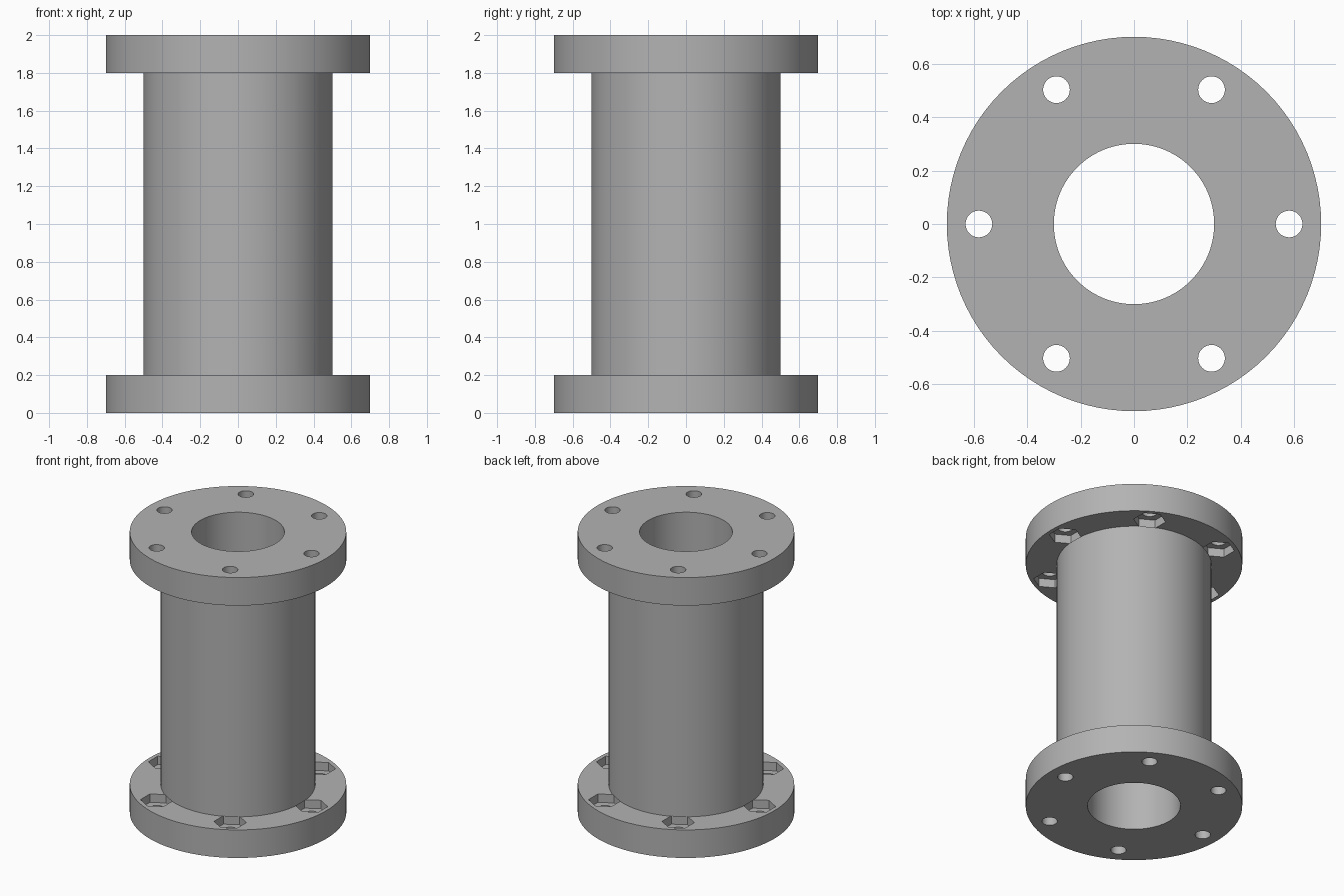
import bpy, math

cube = bpy.data.objects.get("Cube")
if cube:
    bpy.data.objects.remove(cube, do_unlink=True)

FLANGE_R, BODY_R, BORE_R = 0.70, 0.50, 0.30
HEIGHT, FLANGE_H = 2.0, 0.20
BOLT_CIRCLE, BOLT_R, NUT_R, NUT_DEPTH = 0.58, 0.05, 0.105, 0.06
SEGMENTS = 96

grey = bpy.data.materials.new("plain grey")
grey.use_nodes = True
GREY = (0.45, 0.45, 0.45, 1)
grey.diffuse_color = GREY
grey.node_tree.nodes["Principled BSDF"].inputs["Base Color"].default_value = GREY


def cylinder(name, radius, z0, z1, x=0, y=0, sides=SEGMENTS, turn=0):
    bpy.ops.mesh.primitive_cylinder_add(
        vertices=sides, radius=radius, depth=z1 - z0,
        location=(x, y, (z0 + z1) / 2), rotation=(0, 0, turn))
    obj = bpy.context.object
    obj.name = name
    obj.data.materials.append(grey)
    return obj


def revolve(name, profile):
    """Closed (radius, height) profile swept around the z axis."""
    n = len(profile)
    verts, faces = [], []
    for s in range(SEGMENTS):
        a = math.tau * s / SEGMENTS
        verts += [(r * math.cos(a), r * math.sin(a), z) for r, z in profile]
        t = (s + 1) % SEGMENTS
        for i in range(n):
            j = (i + 1) % n
            faces.append((s * n + i, t * n + i, t * n + j, s * n + j))
    mesh = bpy.data.meshes.new(name)
    mesh.from_pydata(verts, [], faces)
    obj = bpy.data.objects.new(name, mesh)
    bpy.context.collection.objects.link(obj)
    mesh.materials.append(grey)
    return obj


# Flanged tube with a straight bore
LOW, HIGH = FLANGE_H, HEIGHT - FLANGE_H
spool = revolve("flanged_tube", [
    (BORE_R, 0), (FLANGE_R, 0), (FLANGE_R, LOW), (BODY_R, LOW),
    (BODY_R, HIGH), (FLANGE_R, HIGH), (FLANGE_R, HEIGHT), (BORE_R, HEIGHT)])

# Cutters: bolt holes through both flanges, hexagonal nut pockets on inner faces
cutters = []
for k in range(6):
    a = k * math.tau / 6
    x, y = BOLT_CIRCLE * math.cos(a), BOLT_CIRCLE * math.sin(a)
    cutters.append(cylinder("bolt_hole_cutter", BOLT_R, -0.1, HEIGHT + 0.1, x, y, 32))
    for z0, z1 in ((LOW - NUT_DEPTH, LOW + 0.001), (HIGH - 0.001, HIGH + NUT_DEPTH)):
        cutters.append(cylinder("nut_pocket_cutter", NUT_R, z0, z1, x, y, 6, 0))

for cutter in cutters:
    cut = spool.modifiers.new("cut", 'BOOLEAN')
    cut.operation = 'DIFFERENCE'
    cut.solver = 'EXACT'
    cut.object = cutter

# Bake the cuts, then discard the cutters
bpy.ops.object.select_all(action='DESELECT')
bpy.context.view_layer.objects.active = spool
spool.select_set(True)
for mod in list(spool.modifiers):
    bpy.ops.object.modifier_apply(modifier=mod.name)
for cutter in cutters:
    bpy.data.objects.remove(cutter, do_unlink=True)

# One colour, smooth round walls with sharp rims
spool.data.materials.clear()
spool.data.materials.append(grey)
spool.data.polygons.foreach_set("material_index", [0] * len(spool.data.polygons))
bpy.ops.object.shade_smooth_by_angle(angle=math.radians(30))
